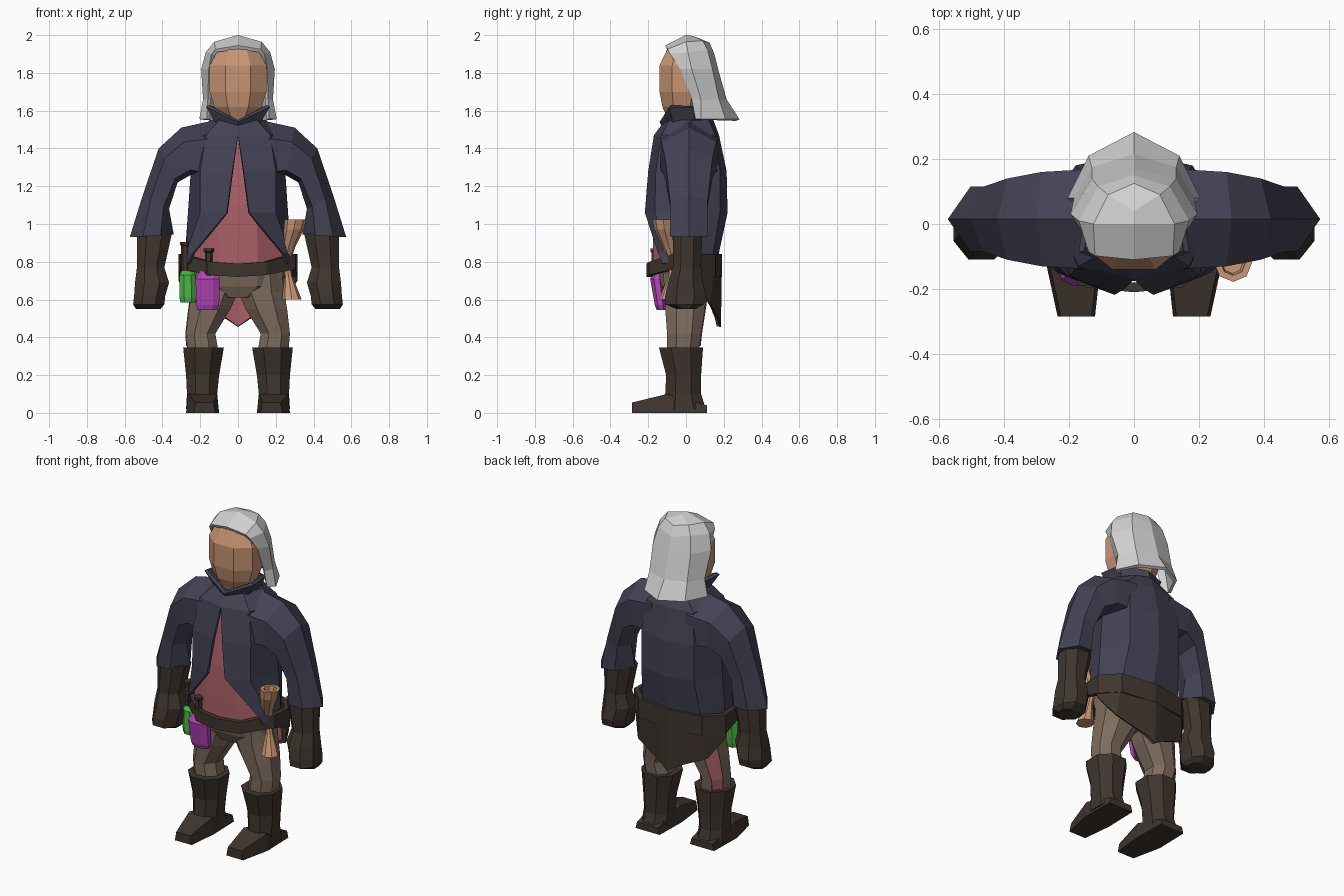
import bpy, bmesh, math


def material(name, r, g, b):
    m = bpy.data.materials.new(name)
    m.diffuse_color = (r, g, b, 1)
    return m


NAVY = material("navy cloth", 0.055, 0.055, 0.09)
RED = material("faded red", 0.40, 0.115, 0.135)
SKIN = material("skin", 0.58, 0.30, 0.175)
HAIR = material("grey hair", 0.64, 0.64, 0.64)
TAN = material("trouser brown", 0.21, 0.15, 0.11)
LEATHER = material("dark leather", 0.05, 0.036, 0.028)
GREEN = material("green", 0.07, 0.45, 0.06)
PURPLE = material("purple", 0.47, 0.06, 0.50)
PAPER = material("parchment", 0.58, 0.31, 0.18)


def loft(name, rings, mat, closed=True, mirror=False, thick=0):
    """Skin a stack of point rings; open rings become shells."""
    bm = bmesh.new()
    vs = [[bm.verts.new(p) for p in r] for r in rings]
    n = len(rings[0])
    for a, b in zip(vs, vs[1:]):
        for j in range(n if closed else n - 1):
            k = (j + 1) % n
            bm.faces.new((a[j], a[k], b[k], b[j]))
    if closed:
        bm.faces.new(vs[0][::-1])
        bm.faces.new(vs[-1])
    bmesh.ops.remove_doubles(bm, verts=bm.verts[:], dist=0.0005)
    if closed:
        bmesh.ops.recalc_face_normals(bm, faces=bm.faces[:])
    me = bpy.data.meshes.new(name)
    bm.to_mesh(me)
    bm.free()
    me.materials.append(mat)
    ob = bpy.data.objects.new(name, me)
    bpy.context.collection.objects.link(ob)
    if mirror:
        ob.modifiers.new("mirror", 'MIRROR')
    if thick:
        s = ob.modifiers.new("thickness", 'SOLIDIFY')
        s.thickness, s.offset = thick, -1
    return ob


def box8(z, x0, x1, y0, y1, c=0.28):
    """Chamfered rectangle at height z."""
    dx, dy = (x1 - x0) * c, (y1 - y0) * c
    return [(x0 + dx, y0, z), (x1 - dx, y0, z), (x1, y0 + dy, z), (x1, y1 - dy, z),
            (x1 - dx, y1, z), (x0 + dx, y1, z), (x0, y1 - dy, z), (x0, y0 + dy, z)]


def disc(x, y, z, r, n=8):
    return [(x + r * math.cos(i * math.tau / n), y + r * math.sin(i * math.tau / n), z)
            for i in range(n)]


def level(z, *pts):
    return [(x, y, z) for x, y in pts]


# head: rings from neck to brow
loft("head", [box8(*r) for r in (
    (1.48, -.09, .09, -.07, .09), (1.565, -.085, .085, -.10, .07), (1.62, -.125, .125, -.125, .08),
    (1.70, -.15, .15, -.14, .1), (1.84, -.15, .15, -.14, .1), (1.935, -.10, .10, -.095, .07))], SKIN)

# long hair, open at the face (half, mirrored)
loft("hair", [
    level(1.555, (.165, .05), (.205, .08), (.14, .21), (0, .283)),
    level(1.66, (.16, .03), (.185, .08), (.13, .175), (0, .215)),
    level(1.82, (.155, -.03), (.195, .03), (.13, .14), (0, .17)),
    [(.14, -.085, 1.90), (.17, .01, 1.91), (.11, .115, 1.92), (0, .15, 1.90)],
    [(.12, -.098, 1.925), (.125, 0, 1.965), (.08, .09, 1.97), (0, .125, 1.96)],
    [(0, -.11, 1.945), (0, 0, 2.0), (0, .04, 1.995), (0, .125, 1.96)],
], HAIR, closed=False, mirror=True, thick=.02)

# shirt under the coat
loft("shirt", [box8(*r) for r in (
    (.76, -.24, .24, -.175, .12), (.9, -.235, .235, -.175, .13),
    (1.1, -.22, .22, -.17, .14), (1.46, -.14, .14, -.13, .1))], RED)

# coat body with the front opening (half, mirrored)
loft("coat_body", [
    level(.79, (.265, -.125), (.28, -.07), (.285, .02), (.2, .13), (0, .165)),
    level(.85, (.235, -.15), (.275, -.09), (.28, .02), (.2, .145), (0, .175)),
    level(1.06, (.06, -.218), (.2, -.165), (.265, .02), (.18, .18), (0, .22)),
    level(1.28, (.03, -.20), (.2, -.16), (.25, .02), (.18, .18), (0, .215)),
    level(1.47, (0, -.17), (.17, -.13), (.24, .02), (.16, .155), (0, .175)),
    level(1.55, (0, -.11), (.10, -.09), (.15, .03), (.08, .12), (0, .145)),
    level(1.56, (0, 0), (0, 0), (0, 0), (0, 0), (0, 0)),
], NAVY, closed=False, mirror=True, thick=.015)

# turned-up collar
loft("collar", [
    [(0, -.12, 1.50), (.12, -.07, 1.54), (.13, .04, 1.55), (0, .14, 1.55)],
    [(0, -.14, 1.54), (.17, -.088, 1.62), (.15, .06, 1.615), (0, .13, 1.60)],
], NAVY, closed=False, mirror=True, thick=.02)


# sleeves: six-sided rings between an inner and an outer point
def sleeve_ring(xi, zi, xo, zo, h, t0, cy=.015):
    def p(t, y):
        return (xi + (xo - xi) * t, cy + y, zi + (zo - zi) * t)
    return [p(0, 0), p(t0, -h), p(.7, -h), p(1, 0), p(.7, h), p(t0, h)]


loft("sleeve", [sleeve_ring(*r) for r in (
    (.12, 1.24, .12, 1.55, .155, .1), (.25, 1.26, .30, 1.51, .145, .1),
    (.32, 1.22, .42, 1.40, .125, .12), (.365, 1.08, .505, 1.15, .10, .2),
    (.34, .945, .573, .93, .10, .3))], NAVY, mirror=True)

# gloves: gauntlet and fist
loft("glove", [box8(*r) for r in (
    (.55, .41, .54, -.05, .05), (.575, .39, .555, -.11, .095), (.62, .385, .55, -.11, .105),
    (.69, .365, .545, -.095, .09), (.77, .39, .535, -.07, .08), (.95, .35, .535, -.07, .085))],
    LEATHER, mirror=True)

# hips and trouser legs
loft("trouser_hips", [box8(*r) for r in (
    (.61, -.10, .10, -.10, .09), (.67, -.23, .23, -.13, .12), (.82, -.25, .25, -.16, .13))], TAN)
loft("trouser_leg", [box8(*r) for r in (
    (.30, .10, .265, -.10, .065), (.42, .12, .275, -.10, .08), (.55, .04, .26, -.11, .10),
    (.64, .0, .245, -.115, .11), (.74, .0, .235, -.12, .11))], TAN, mirror=True)
# red patch on the back of one thigh
loft("thigh_patch", [
    [(-.235, .078, .355), (-.275, .027, .355)], [(-.236, .085, .42), (-.279, .034, .42)],
    [(-.202, .105, .55), (-.264, .045, .55)], [(-.18, .115, .62), (-.253, .055, .62)]],
    RED, closed=False, thick=.005)

# boots: shaft and foot
loft("boot_shaft", [box8(*r) for r in (
    (.02, .105, .275, -.12, .105), (.10, .11, .27, -.11, .08), (.20, .10, .275, -.105, .08),
    (.345, .075, .29, -.143, .09))], LEATHER, mirror=True)
loft("boot_foot", [
    [(x0, y, 0), (x1, y, 0), (x1 - .01, y, h), (x0 + .01, y, h)]
    for y, x0, x1, h in ((-.285, .12, .235, .055), (-.10, .10, .275, .10), (.11, .105, .27, .04))],
    LEATHER, mirror=True)

# belt, dipping at the front
belt = [(0, -.21, .72, .79), (.15, -.195, .73, .80), (.305, -.07, .76, .84),
        (.315, .06, .72, .84), (.22, .155, .72, .84), (0, .19, .72, .84)]
loft("belt", [[(x, y, lo) for x, y, lo, hi in belt], [(x, y, hi) for x, y, lo, hi in belt]],
     LEATHER, closed=False, mirror=True, thick=.03)

# pointed flap hanging behind, with a red lining
loft("back_flap", [
    [(.315, .05, .70), (.24, .13, .575), (.06, .175, .495), (0, .185, .455)],
    [(.315, .06, .78), (.22, .155, .78), (.06, .18, .78), (0, .19, .78)],
], LEATHER, closed=False, mirror=True, thick=.01)
loft("flap_lining", [
    [(.22, .128, .59), (.06, .163, .50), (0, .173, .457)],
    [(.20, .143, .74), (.06, .168, .74), (0, .178, .74)],
], RED, closed=False, mirror=True, thick=.01)

# vials tucked in the belt, with stoppers
loft("green_vial", [box8(*r) for r in (
    (.585, -.305, -.225, -.12, -.05), (.61, -.31, -.22, -.125, -.045),
    (.73, -.31, -.225, -.12, -.04), (.77, -.29, -.24, -.08, -.03))], GREEN)
loft("purple_vial", [box8(*r) for r in (
    (.545, -.215, -.11, -.155, -.105), (.57, -.22, -.10, -.165, -.105),
    (.71, -.225, -.095, -.19, -.12), (.75, -.20, -.12, -.17, -.12))], PURPLE)
for i, (x, y, z) in enumerate(((-.28, -.085, .905), (-.155, -.165, .87))):
    loft("stopper_%d" % i, [disc(x, y, z - .15, .021, 6), disc(x, y, z - .02, .021, 6),
                            disc(x, y, z - .015, .028, 6), disc(x, y, z, .028, 6)], LEATHER)

# parchment roll pinched by the belt, hollow at the top
loft("scroll", [disc(*r) for r in (
    (.285, -.09, .60, .052), (.268, -.075, .72, .022), (.255, -.065, .80, .022),
    (.268, -.09, .88, .036), (.295, -.115, .97, .053), (.305, -.12, 1.025, .058),
    (.305, -.12, 1.025, .038), (.303, -.12, .98, .032))], PAPER)
